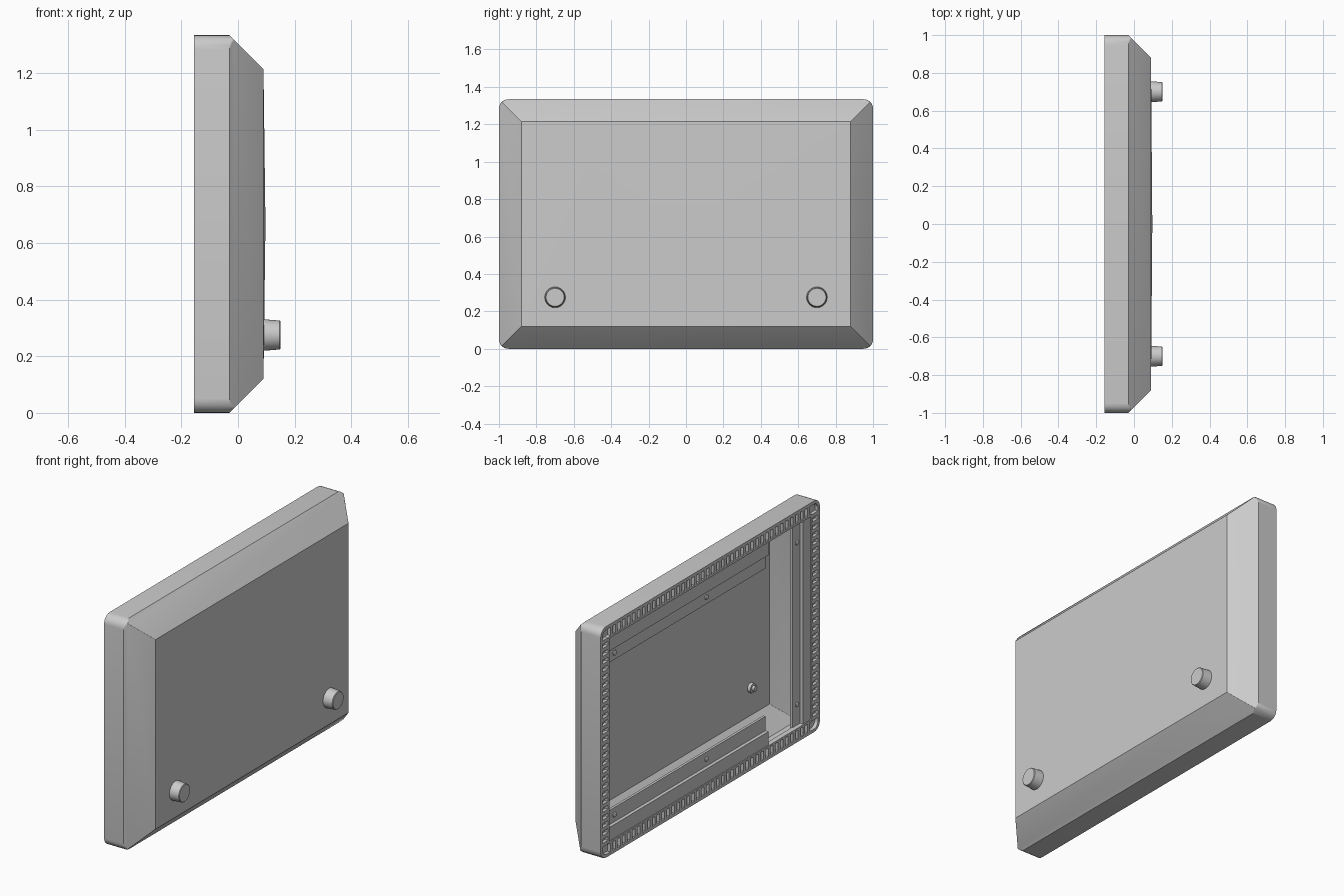
import bpy, bmesh, math

if "Cube" in bpy.data.objects:
    bpy.data.objects.remove(bpy.data.objects["Cube"])

grey = bpy.data.materials.new("plain grey")
grey.use_nodes = True
grey.diffuse_color = (0.6, 0.6, 0.6, 1)
grey.node_tree.nodes["Principled BSDF"].inputs["Base Color"].default_value = (0.6, 0.6, 0.6, 1)

W, H = 1.0, 0.667     # half width (y) and half height (z)
RIM = -0.155          # plane of the open side


def finish(name, bm):
    bmesh.ops.recalc_face_normals(bm, faces=bm.faces)
    mesh = bpy.data.meshes.new(name)
    bm.to_mesh(mesh)
    bm.free()
    mesh.materials.append(grey)
    ob = bpy.data.objects.new(name, mesh)
    bpy.context.collection.objects.link(ob)
    bpy.context.view_layer.objects.active = ob
    ob.select_set(True)
    bpy.ops.object.shade_smooth_by_angle(angle=math.radians(25))
    ob.select_set(False)
    return ob


def ring(bm, x, inset, radius, steps=6):
    """Rounded rectangle in the yz plane."""
    verts = []
    for quarter, (sy, sz) in enumerate([(1, 1), (-1, 1), (-1, -1), (1, -1)]):
        for i in range(steps + 1):
            a = (quarter + i / steps) * math.pi / 2
            y = sy * (W - inset - radius) + radius * math.cos(a)
            z = sz * (H - inset - radius) + radius * math.sin(a)
            verts.append(bm.verts.new((x, y, z + H)))
    return verts


def boxes(name, spans):
    """One object from boxes given as (x, y, z) ranges."""
    bm = bmesh.new()
    for lo_hi in spans:
        made = bmesh.ops.create_cube(bm, size=1)["verts"]
        for v in made:
            v.co = [(lo + hi) / 2 + c * (hi - lo) for c, (lo, hi) in zip(v.co, lo_hi)]
    return finish(name, bm)


def lathe(name, profile, y, z, sides=32):
    """Round part along x from (x, radius) points, capped at both ends."""
    bm = bmesh.new()
    rings = [[bm.verts.new((x, y + r * math.cos(i * math.tau / sides),
                            z + r * math.sin(i * math.tau / sides)))
              for i in range(sides)] for x, r in profile]
    for a, b in zip(rings, rings[1:]):
        for i in range(sides):
            j = (i + 1) % sides
            bm.faces.new((a[i], a[j], b[j], b[i]))
    bm.faces.new(rings[0])
    bm.faces.new(rings[-1])
    return finish(name, bm)


# Cover shell: floor inside, walls, grooved rim, outer walls, tapered back
sections = [
    (0.078, 0.128, 0.002), (-0.03, 0.025, 0.002), (-0.125, 0.025, 0.03),
    (-0.125, 0.08, 0.01), (RIM, 0.08, 0.01),
    (RIM, 0.068, 0.015), (-0.135, 0.068, 0.015), (-0.135, 0.018, 0.035), (RIM, 0.018, 0.035),
    (RIM, 0.0, 0.05), (-0.03, 0.0, 0.05), (-0.015, 0.015, 0.002), (0.09, 0.12, 0.002),
]
bm = bmesh.new()
loops = [ring(bm, *s) for s in sections]
for a, b in zip(loops, loops[1:]):
    for i in range(len(a)):
        j = (i + 1) % len(a)
        bm.faces.new((a[i], a[j], b[j], b[i]))
bm.faces.new(loops[0])
# Slightly domed back panel
peak = bm.verts.new((0.097, 0, H))
last = loops[-1]
for i in range(len(last)):
    bm.faces.new((last[i], last[(i + 1) % len(last)], peak))
finish("cover_shell", bm)

# Ribs across the rim groove leave a row of vent slots
PITCH = 0.045
ribs = []
for half, across, is_row in ((W, H, True), (H, W, False)):
    count = int((half - 0.08) * 2 / PITCH)
    for i in range(count + 1):
        c = (i - count / 2) * PITCH
        along = (c - 0.011, c + 0.011)
        for lo, hi in ((across - 0.069, across - 0.017), (0.017 - across, 0.069 - across)):
            y, z = (along, (lo, hi)) if is_row else ((lo, hi), along)
            ribs.append(((-0.136, RIM), y, (z[0] + H, z[1] + H)))
boxes("vent_ribs", ribs)

# Inner frame: stepped ledges with screw flanges, open near one end
END = -0.54


def both(z0, z1):
    return [(z0, z1), (2 * H - z1, 2 * H - z0)]


boxes("ledge_frame", [((-0.15, -0.13), (END, 0.93), z) for z in both(0.075, 0.158)]
      + [((-0.15, -0.13), (-0.93, -0.855), (0.075, 2 * H - 0.075))])
boxes("screw_flange", [((-0.13, -0.115), (END, 0.93), z) for z in both(0.15, 0.24)]
      + [((-0.13, -0.115), (-0.93, -0.785), (0.075, 2 * H - 0.075))])

# Screws on the flanges
for z, level in ((0.2, "lower"), (2 * H - 0.2, "upper")):
    for y, side in ((-0.825, "right"), (0, "middle"), (0.84, "left")):
        lathe(f"{level}_{side}_screw", [(-0.12, 0.014), (-0.136, 0.014), (-0.139, 0.009)], y, z, 16)

# Feet on the back panel, with their fixing nuts inside
for y, side in ((-0.7, "front"), (0.7, "rear")):
    lathe(f"{side}_foot", [(0.085, 0.056), (0.147, 0.051), (0.15, 0.048)], y, 0.275)
    lathe(f"{side}_foot_nut", [(0.08, 0.028), (0.06, 0.028), (0.06, 0.015), (0.045, 0.015)], y, 0.29, 16)
